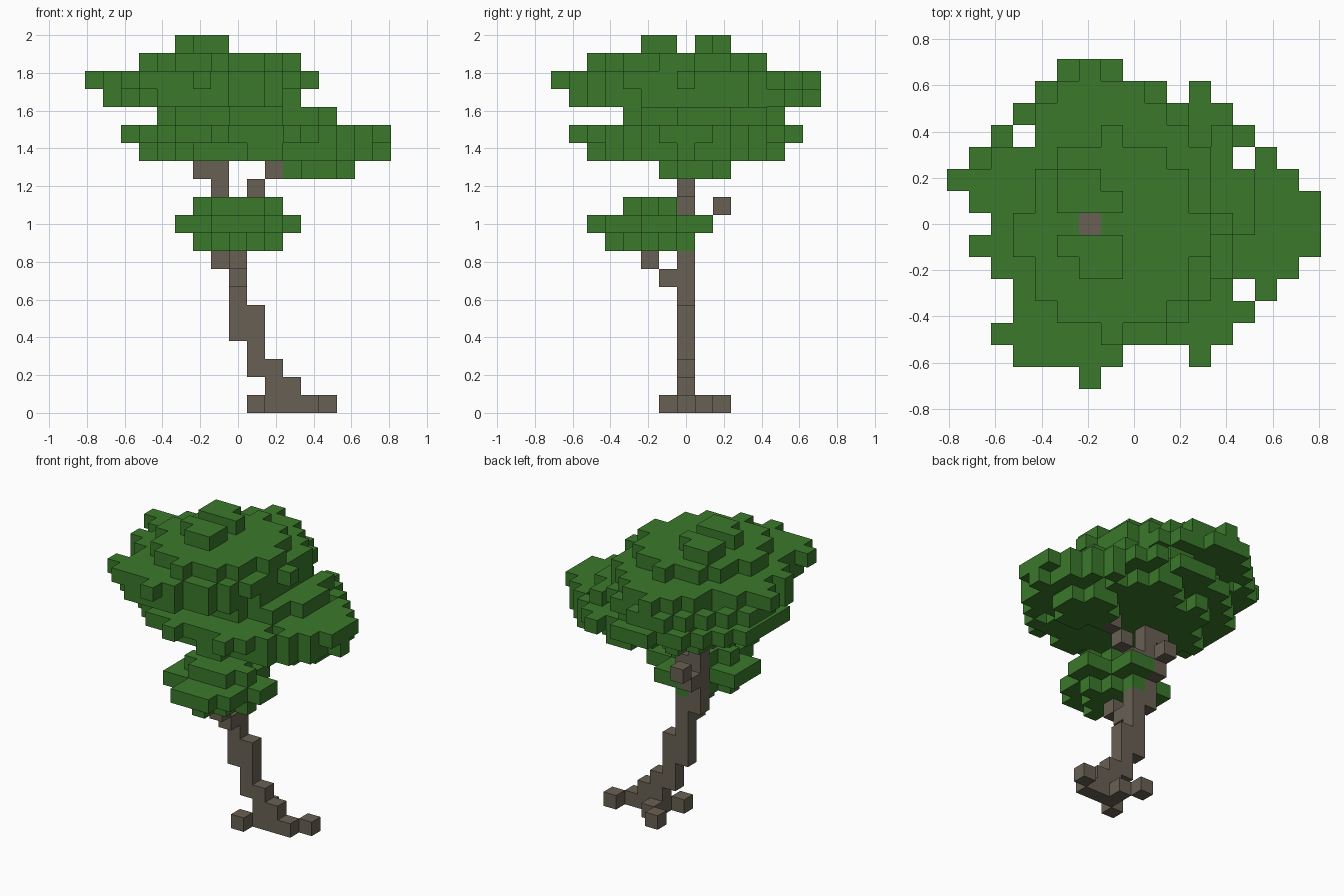
import bpy
import bmesh
import random
from mathutils import Vector

random.seed(4)
UNIT = 2 / 21  # edge of one block

cube = bpy.data.objects.get("Cube")
if cube:
    bpy.data.objects.remove(cube, do_unlink=True)


def make_material(name, rgb):
    mat = bpy.data.materials.new(name)
    mat.use_nodes = True
    mat.diffuse_color = (*rgb, 1)
    bsdf = next(n for n in mat.node_tree.nodes if n.type == "BSDF_PRINCIPLED")
    bsdf.inputs["Base Color"].default_value = (*rgb, 1)
    bsdf.inputs["Roughness"].default_value = 0.9
    return mat


bark = make_material("bark_brown", (0.14, 0.117, 0.088))
leaf = make_material("leaf_green", (0.043, 0.19, 0.024))


def column(x, y, low, high):
    """Upright stack of blocks."""
    return {(x, y, z) for z in range(low, high + 1)}


def disc(z, x0, x1, y0, y1, ragged=0.0, limit=1.0):
    """Round layer of blocks filling a span, with some rim blocks left out."""
    cx, cy = (x0 + x1) / 2, (y0 + y1) / 2
    rx, ry = (x1 - x0 + 1) / 2, (y1 - y0 + 1) / 2
    cells = set()
    for x in range(x0, x1 + 1):
        for y in range(y0, y1 + 1):
            d = ((x - cx) / rx) ** 2 + ((y - cy) / ry) ** 2
            on_axis = abs(x - cx) < 1 or abs(y - cy) < 1
            inside = d <= limit and (d < 0.65 or random.random() > ragged)
            if inside or (on_axis and d <= 1):
                cells.add((x, y, z))
    return cells


def block_object(name, cells, solid, mat):
    """Mesh of the block faces that are not buried against other blocks."""
    bm = bmesh.new()
    verts = {}

    def corner(p):
        key = tuple(round(2 * c) for c in p)
        if key not in verts:
            verts[key] = bm.verts.new((p + Vector((0, 0, 0.5))) * UNIT)
        return verts[key]

    for cell in sorted(cells):
        for axis in range(3):
            for sign in (-1, 1):
                n = Vector((0, 0, 0))
                n[axis] = sign
                if tuple(int(c) for c in Vector(cell) + n) in solid:
                    continue
                u = Vector((0, 0, 0))
                u[(axis + 1) % 3] = 1
                w = n.cross(u)
                mid = Vector(cell) + n / 2
                ring = [mid + (a * u + b * w) / 2
                        for a, b in ((-1, -1), (1, -1), (1, 1), (-1, 1))]
                bm.faces.new([corner(p) for p in ring])
    mesh = bpy.data.meshes.new(name)
    bm.to_mesh(mesh)
    bm.free()
    mesh.materials.append(mat)
    bpy.context.collection.objects.link(bpy.data.objects.new(name, mesh))


# Roots spreading over the ground
roots = {(x, 0, 0) for x in (2, 3, 4)} | {(5, 1, 0), (2, 1, 0), (1, 2, 0), (1, -1, 0)}

# Leaning trunk, stepping sideways as it rises
trunk = {(3, 0, 1)}
for x, low, high in ((2, 1, 2), (1, 2, 5), (0, 4, 8), (-1, 8, 13), (-2, 13, 19)):
    trunk |= column(x, 0, low, high)

# Side branches
branches = {(0, -1, 7), (0, -2, 8), (-1, 1, 10), (-1, 2, 11),
            (0, 0, 11), (1, 0, 12), (2, 0, 13)}

# Small clump on the front branch
lower = (disc(9, -2, 2, -4, 0, limit=0.6) | disc(10, -3, 3, -5, 1, 0.2)
         | disc(11, -2, 2, -3, -1))

# Low wide crown
crown = (disc(13, 3, 6, -1, 2) | disc(14, -5, 8, -5, 5, 0.3, 0.85)
         | disc(15, -6, 8, -6, 6) | disc(16, -4, 5, -3, 5, 0.25))

# High crown above the trunk, its rim dropping by one block at the back
crown |= (disc(17, -7, 3, -6, 7) | disc(18, -8, 4, -7, 7, limit=0.8)
          | disc(19, -5, 3, -5, 4, limit=0.7))
crown |= {(-8, 2, 18), (-6, -5, 18), (-5, -6, 18)}
crown -= {(x, x + 10, 18) for x in (-7, -6, -5, -4)}

# Two tufts on top
for y in (-2, -1, 1, 2):
    crown |= {(x, y, 20) for x in (-3, -2, -1)}
crown -= {(-3, -2, 20), (-1, 2, 20)}

# Irregular outline of the crown: span of each row from front to back
spans = ((-2, -2), (-5, 3), (-6, 4), (-5, 5), (-5, 6), (-6, 7), (-7, 8), (-6, 8),
         (-7, 8), (-8, 7), (-7, 6), (-6, 5), (-5, 4), (-4, 3), (-3, -1))
gaps = {(-5, 4), (5, 3), (5, -3), (2, 6), (0, -6), (1, -6), (2, -6)}
crown = {c for c in crown
         if spans[c[1] + 7][0] <= c[0] <= spans[c[1] + 7][1] and c[:2] not in gaps}

wood = roots | trunk | branches
lower -= wood
crown -= wood
solid = wood | lower | crown

block_object("roots", roots, solid, bark)
block_object("trunk", trunk - roots, solid, bark)
block_object("branches", branches - trunk, solid, bark)
block_object("lower_leaves", lower, solid, leaf)
block_object("crown_leaves", crown, solid, leaf)
